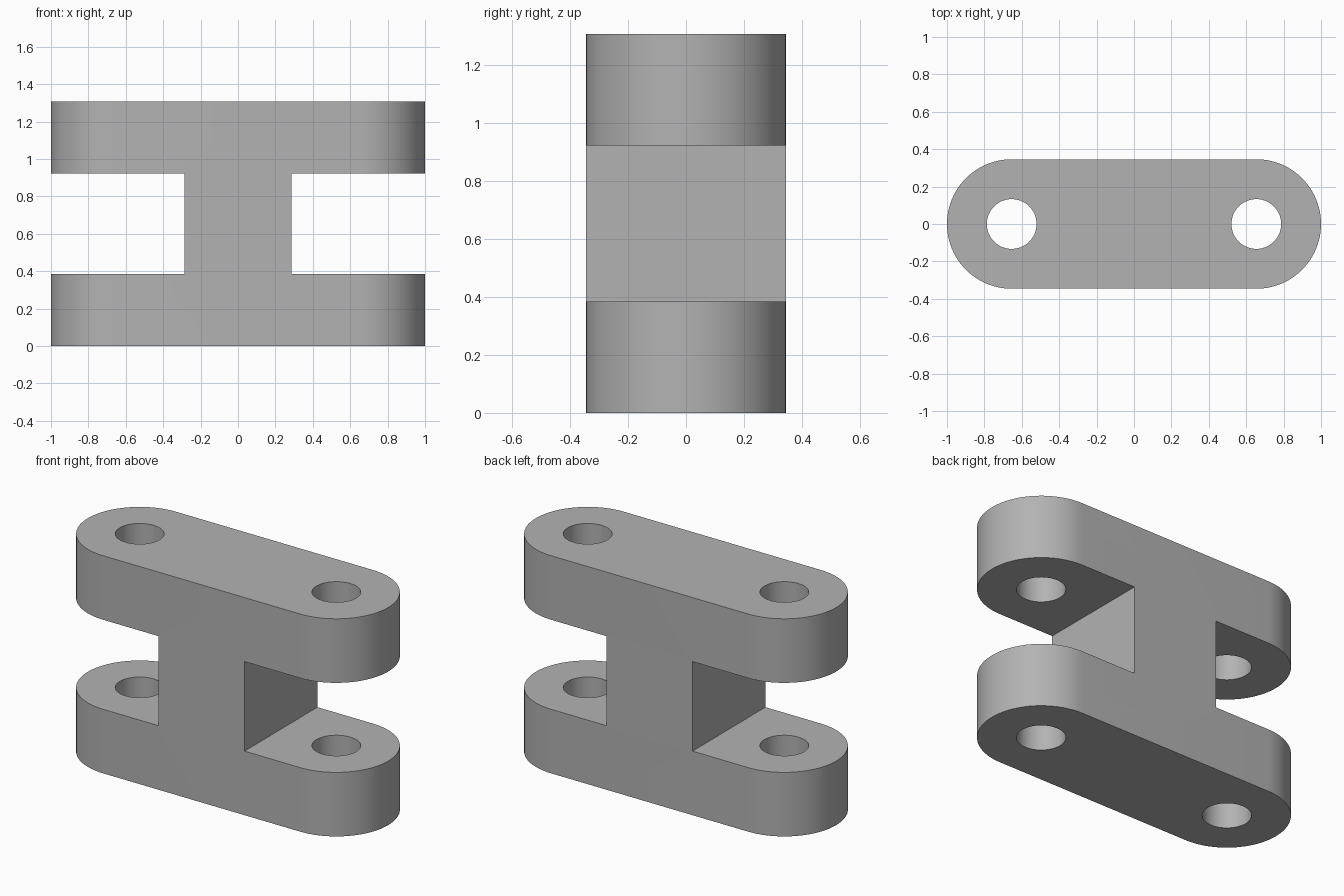
import bpy
import bmesh
from math import cos, sin, pi, radians
from mathutils import Matrix, Vector

HEIGHT = 1.308       # full height
ARM = 0.385          # thickness of each arm
RADIUS = 0.346       # rounded end radius
PIN_X = 1 - RADIUS   # pin hole centre
PIN_R = 0.133
WEB = 0.286          # half width of the central web
STEPS = 48           # segments per rounded end

cube = bpy.data.objects.get("Cube")
if cube:
    bpy.data.objects.remove(cube, do_unlink=True)

grey = bpy.data.materials.new("plain grey")
grey.use_nodes = True
colour = (0.45, 0.45, 0.45, 1)
grey.diffuse_color = colour
grey.node_tree.nodes["Principled BSDF"].inputs["Base Color"].default_value = colour


def make_object(name, bm):
    mesh = bpy.data.meshes.new(name)
    bmesh.ops.recalc_face_normals(bm, faces=bm.faces)
    bm.to_mesh(mesh)
    bm.free()
    mesh.materials.append(grey)
    obj = bpy.data.objects.new(name, mesh)
    bpy.context.collection.objects.link(obj)
    return obj


def cut(target, cutter):
    mod = target.modifiers.new(cutter.name, "BOOLEAN")
    mod.operation = "DIFFERENCE"
    mod.solver = "EXACT"
    mod.object = cutter
    bpy.context.view_layer.objects.active = target
    bpy.ops.object.modifier_apply(modifier=mod.name)
    bpy.data.objects.remove(cutter, do_unlink=True)


# Body: rounded-end outline extruded to full height
bm = bmesh.new()
outline = []
for side, start in ((1, -pi / 2), (-1, pi / 2)):
    for i in range(STEPS + 1):
        a = start + pi * i / STEPS
        outline.append(bm.verts.new((side * PIN_X + RADIUS * cos(a), RADIUS * sin(a), 0)))
base = bm.faces.new(outline)
top = bmesh.ops.extrude_face_region(bm, geom=[base])["geom"]
bmesh.ops.translate(bm, vec=(0, 0, HEIGHT),
                    verts=[v for v in top if isinstance(v, bmesh.types.BMVert)])
body = make_object("double_clevis_link", bm)

# Slots and pin holes, mirrored on both ends
for side in (1, -1):
    bm = bmesh.new()
    place = Matrix.Translation(Vector((side * (WEB + 0.5), 0, HEIGHT / 2)))
    bmesh.ops.create_cube(bm, size=1, matrix=place @ Matrix.Diagonal((1, 1, HEIGHT - 2 * ARM, 1)))
    cut(body, make_object("slot_cutter", bm))

    bm = bmesh.new()
    bmesh.ops.create_cone(bm, cap_ends=True, segments=64, radius1=PIN_R, radius2=PIN_R,
                          depth=2, matrix=Matrix.Translation((side * PIN_X, 0, HEIGHT / 2)))
    cut(body, make_object("pin_hole_cutter", bm))

# Smooth the round walls, keep the edges sharp
bpy.ops.object.select_all(action="DESELECT")
body.select_set(True)
bpy.context.view_layer.objects.active = body
bpy.ops.object.shade_smooth_by_angle(angle=radians(30))
